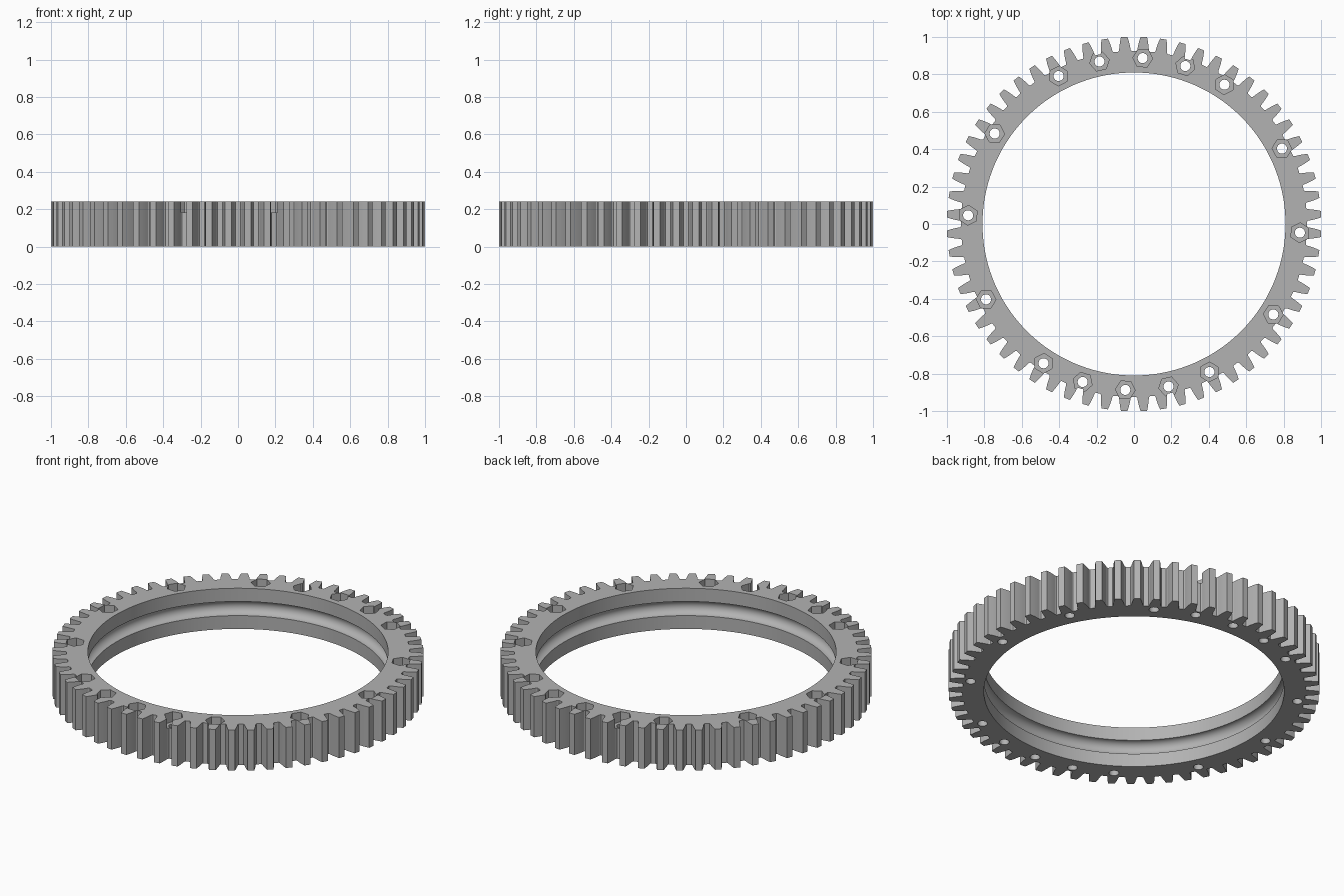
import bpy, bmesh
from math import sin, cos, pi, radians, sqrt

if "Cube" in bpy.data.objects:
    bpy.data.objects.remove(bpy.data.objects["Cube"])

HEIGHT = 0.242
TEETH = 60
BORE = 0.81
GROOVE = 0.042
BOLT_R = 0.888
POCKET_DEPTH = 0.06

grey = bpy.data.materials.new("grey_plastic")
grey.use_nodes = True
colour = (0.45, 0.45, 0.45, 1)
grey.diffuse_color = colour
grey.node_tree.nodes["Principled BSDF"].inputs["Base Color"].default_value = colour


def make_object(name, bm):
    bmesh.ops.recalc_face_normals(bm, faces=bm.faces)
    mesh = bpy.data.meshes.new(name)
    bm.to_mesh(mesh)
    bm.free()
    mesh.materials.append(grey)
    obj = bpy.data.objects.new(name, mesh)
    bpy.context.collection.objects.link(obj)
    return obj


def add_prism(bm, outline, z0, z1):
    low, high = ([bm.verts.new((x, y, z)) for x, y in outline] for z in (z0, z1))
    bm.faces.new(low)
    bm.faces.new(high)
    n = len(low)
    for i in range(n):
        j = (i + 1) % n
        bm.faces.new((low[i], low[j], high[j], high[i]))


def polygon(sides, radius, cx=0, cy=0, turn=0):
    return [(cx + radius * cos(turn + 2 * pi * i / sides),
             cy + radius * sin(turn + 2 * pi * i / sides)) for i in range(sides)]


# Toothed outer body: half a tooth as (radius, angle from tooth centre), mirrored
flank = [(1.001, 1.0), (0.975, 1.42), (0.95, 1.72), (0.932, 1.9), (0.925, 2.2)]
tooth = [(r, -a) for r, a in reversed(flank)] + flank
outline = []
for i in range(TEETH):
    centre = 360 / TEETH * (i + 0.5)
    outline += [(r * cos(radians(centre + a)), r * sin(radians(centre + a))) for r, a in tooth]
bm = bmesh.new()
add_prism(bm, outline, 0, HEIGHT)
gear = make_object("ring_gear", bm)

# Bore cutter with a half-round ball race around its middle
profile = [(BORE, -0.1)]
for i in range(17):
    t = -pi / 2 + pi * i / 16
    profile.append((BORE + GROOVE * cos(t), HEIGHT / 2 + GROOVE * sin(t)))
profile.append((BORE, HEIGHT + 0.1))
bm = bmesh.new()
SEGMENTS = 180
rings = [[bm.verts.new((x, y, z)) for x, y in polygon(SEGMENTS, r)] for r, z in profile]
for a, b in zip(rings, rings[1:]):
    for i in range(SEGMENTS):
        j = (i + 1) % SEGMENTS
        bm.faces.new((a[i], a[j], b[j], b[i]))
bm.faces.new(rings[0])
bm.faces.new(rings[-1])
cutters = [make_object("bore_cutter", bm)]

# Bolt holes with hexagonal nut pockets sunk into the top
holes, pockets = bmesh.new(), bmesh.new()
for angle in [27 + 30 * k for k in range(12)] + [72, 102, 252, 282]:
    a = radians(angle)
    x, y = BOLT_R * cos(a), BOLT_R * sin(a)
    add_prism(holes, polygon(24, 0.027, x, y), -0.1, HEIGHT + 0.1)
    add_prism(pockets, polygon(6, 0.053, x, y, a + pi / 6), HEIGHT - POCKET_DEPTH, HEIGHT + 0.1)
cutters += [make_object("bolt_hole_cutter", holes), make_object("nut_pocket_cutter", pockets)]

# Cut the body and drop the helpers
bpy.context.view_layer.objects.active = gear
for cutter in cutters:
    cutter.hide_render = True
    cut = gear.modifiers.new(cutter.name, 'BOOLEAN')
    cut.operation = 'DIFFERENCE'
    cut.solver = 'EXACT'
    cut.object = cutter
    bpy.ops.object.modifier_apply(modifier=cut.name)
    bpy.data.objects.remove(cutter)

bpy.ops.object.select_all(action='DESELECT')
gear.select_set(True)
bpy.ops.object.shade_smooth_by_angle(angle=radians(25))
